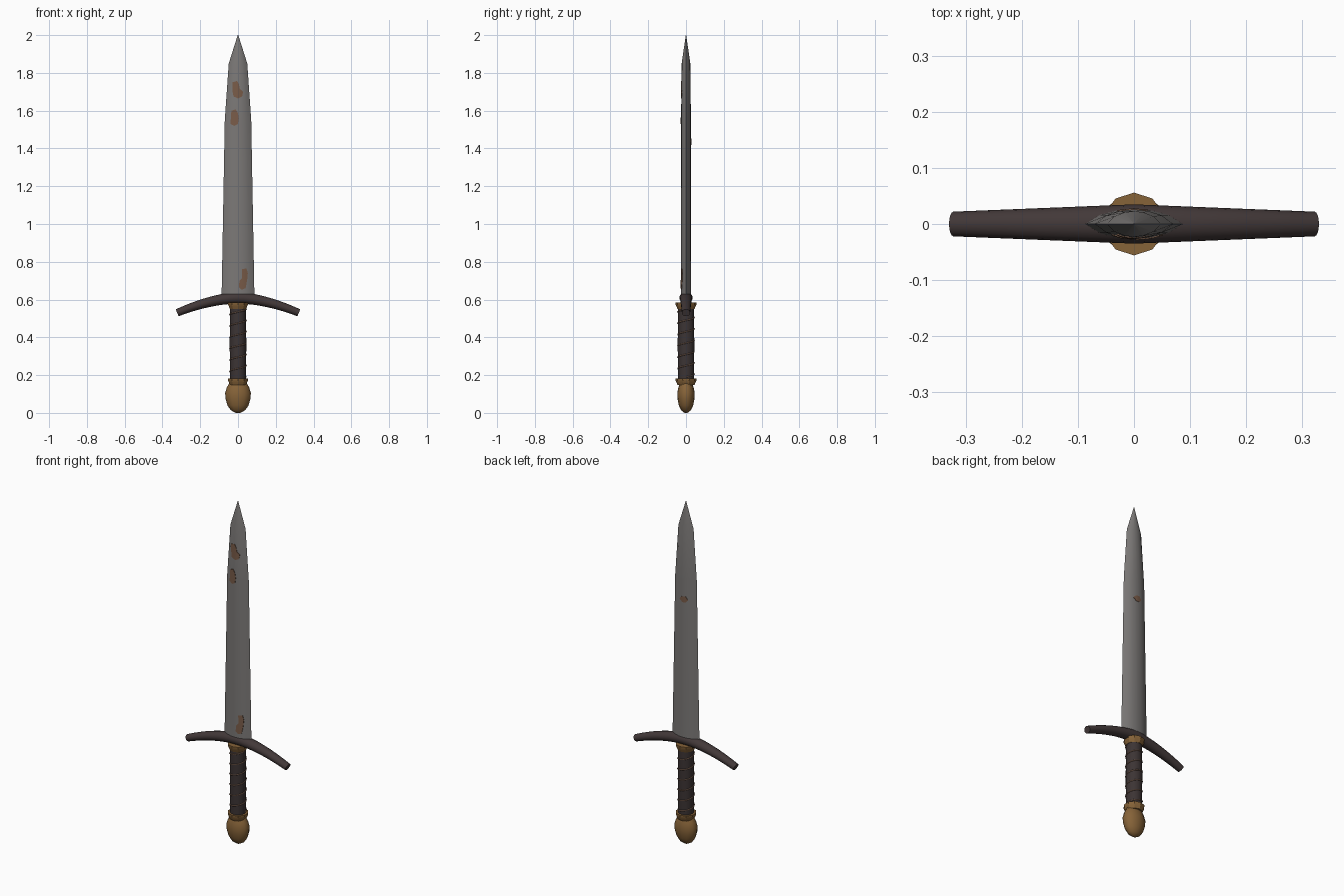
import bpy, bmesh, math
from mathutils import Vector

if "Cube" in bpy.data.objects:
    bpy.data.objects.remove(bpy.data.objects["Cube"])


def material(name, r, g, b):
    m = bpy.data.materials.new(name)
    m.diffuse_color = (r, g, b, 1)
    m.use_nodes = True
    m.node_tree.nodes["Principled BSDF"].inputs["Base Color"].default_value = m.diffuse_color
    return m


STEEL = material("steel grey", 0.20, 0.19, 0.185)
RUST = material("rust brown", 0.19, 0.105, 0.065)
IRON = material("dark iron", 0.055, 0.04, 0.04)
BRONZE = material("bronze", 0.24, 0.125, 0.04)
LEATHER = material("dark leather", 0.045, 0.034, 0.034)
WIRE = material("copper wire", 0.22, 0.13, 0.09)


def finish(name, bm, mat, angle=40):
    bmesh.ops.recalc_face_normals(bm, faces=bm.faces)
    me = bpy.data.meshes.new(name)
    bm.to_mesh(me)
    bm.free()
    ob = bpy.data.objects.new(name, me)
    bpy.context.collection.objects.link(ob)
    me.materials.append(mat)
    bpy.ops.object.select_all(action='DESELECT')
    ob.select_set(True)
    bpy.context.view_layer.objects.active = ob
    bpy.ops.object.shade_smooth_by_angle(angle=math.radians(angle))
    return ob


def loft(name, rings, mat, angle=40):
    """Skin a list of closed rings and cap both ends."""
    bm = bmesh.new()
    loops = [[bm.verts.new(p) for p in ring] for ring in rings]
    n = len(loops[0])
    for a, b in zip(loops, loops[1:]):
        for i in range(n):
            j = (i + 1) % n
            bm.faces.new((a[i], a[j], b[j], b[i]))
    bm.faces.new(loops[0])
    bm.faces.new(loops[-1])
    bmesh.ops.remove_doubles(bm, verts=bm.verts, dist=1e-5)
    return finish(name, bm, mat, angle)


def turned(name, profile, sides, mat, flat=1.0, phase=0.0, angle=40):
    """Upright round part from (z, radius) pairs."""
    turn = [phase + 2 * math.pi * i / sides for i in range(sides)]
    return loft(name, [[(r * math.cos(t), r * flat * math.sin(t), z) for t in turn]
                       for z, r in profile], mat, angle)


# Blade: lens-shaped section, tapering to a point
STATIONS = [(0.61, 0.087, 0.027), (1.55, 0.070, 0.026), (1.85, 0.049, 0.023), (2.0, 0.0015, 0.001)]
SECTION = [(0, 1), (0.35, 0.9), (0.7, 0.6), (1, 0)]
half = SECTION + [(x, -y) for x, y in SECTION[-2::-1]]
outline = half + [(-x, y) for x, y in half[-2:0:-1]]
loft("blade", [[(x * w, y * t, z) for x, y in outline] for z, w, t in STATIONS], STEEL, 30)


def blade_depth(x, z):
    for (z0, w0, t0), (z1, w1, t1) in zip(STATIONS, STATIONS[1:]):
        if z <= z1:
            k = (z - z0) / (z1 - z0)
            u = abs(x) / (w0 + (w1 - w0) * k)
            t = t0 + (t1 - t0) * k
            break
    for (u0, y0), (u1, y1) in zip(SECTION, SECTION[1:]):
        if u <= u1:
            return t * (y0 + (y1 - y0) * (u - u0) / (u1 - u0))
    return 0


# Rust patches: thin plates laid on the blade faces
def rust(name, points, side):
    bm = bmesh.new()
    bm.faces.new([bm.verts.new((x, 0, z)) for x, z in points])
    for cut in (-0.048, -0.036, -0.024, -0.012, 0, 0.012, 0.024, 0.036, 0.048):
        bmesh.ops.bisect_plane(bm, geom=bm.verts[:] + bm.edges[:] + bm.faces[:],
                               plane_co=(cut, 0, 0), plane_no=(1, 0, 0))
    for v in bm.verts:
        v.co.y = side * (blade_depth(v.co.x, v.co.z) - 0.002)
    top = bmesh.ops.extrude_face_region(bm, geom=bm.faces[:])
    for v in top["geom"]:
        if isinstance(v, bmesh.types.BMVert):
            v.co.y += side * 0.004
    finish(name, bm, RUST)


rust("rust_patch_upper", [(-0.03, 1.75), (-0.005, 1.757), (0.005, 1.74), (0.01, 1.715), (0.027, 1.70),
                          (0.022, 1.675), (0, 1.665), (-0.024, 1.675), (-0.03, 1.71)], -1)
rust("rust_patch_middle", [(-0.035, 1.60), (-0.012, 1.607), (0, 1.585), (0.004, 1.56), (0, 1.53),
                           (-0.02, 1.52), (-0.04, 1.53), (-0.038, 1.56)], -1)
rust("rust_patch_base", [(0.02, 0.76), (0.045, 0.765), (0.052, 0.74), (0.048, 0.70), (0.04, 0.66),
                         (0.02, 0.652), (0.004, 0.665), (0.008, 0.70), (0.022, 0.715)], -1)
rust("rust_patch_back", [(-0.03, 1.435), (-0.015, 1.455), (0.01, 1.45), (0.025, 1.435),
                         (0.005, 1.418), (-0.015, 1.42)], 1)

# Crossguard: tapered round bar along a drooping arc
rings = []
STEPS = 16
for i in range(STEPS + 1):
    s = -1 + 2 * i / STEPS
    centre = Vector((0.322 * s, 0, 0.609 - 0.079 * abs(s) ** 1.7))
    slope = -0.079 * 1.7 * abs(s) ** 0.7 * math.copysign(1, s) / 0.322
    up = Vector((-slope, 0, 1)).normalized()
    rad = 0.035 - 0.013 * abs(s)
    rings.append([centre + up * rad * 0.9 * math.cos(a) + Vector((0, rad * math.sin(a), 0))
                  for a in (2 * math.pi * k / 16 for k in range(16))])
loft("crossguard", rings, IRON)

# Grip and the wire wound around it
turned("grip", [(0.15, 0.042), (0.36, 0.044), (0.58, 0.042)], 16, LEATHER)
curve = bpy.data.curves.new("grip_wire", 'CURVE')
curve.dimensions = '3D'
curve.bevel_depth = 0.0035
curve.bevel_resolution = 1
spline = curve.splines.new('POLY')
COUNT = 6 * 20
spline.points.add(COUNT)
for i, p in enumerate(spline.points):
    a = 2 * math.pi * i / 20
    p.co = (0.0435 * math.cos(a), 0.0435 * math.sin(a), 0.19 + 0.36 * i / COUNT, 1)
curve.materials.append(WIRE)
bpy.context.collection.objects.link(bpy.data.objects.new("grip_wire", curve))

# Collars, flared toward the top
for name, z in (("upper_collar", 0.55), ("lower_collar", 0.148)):
    turned(name, [(z, 0.045), (z + 0.012, 0.050), (z + 0.026, 0.056), (z + 0.035, 0.056)],
           10, BRONZE, phase=math.pi / 10, angle=30)

# Egg-shaped pommel, flattened front to back
turned("pommel", [(0.0, 0.012), (0.014, 0.038), (0.04, 0.056), (0.075, 0.066), (0.105, 0.068),
                  (0.135, 0.059), (0.16, 0.045)], 12, BRONZE, flat=0.68, angle=50)
